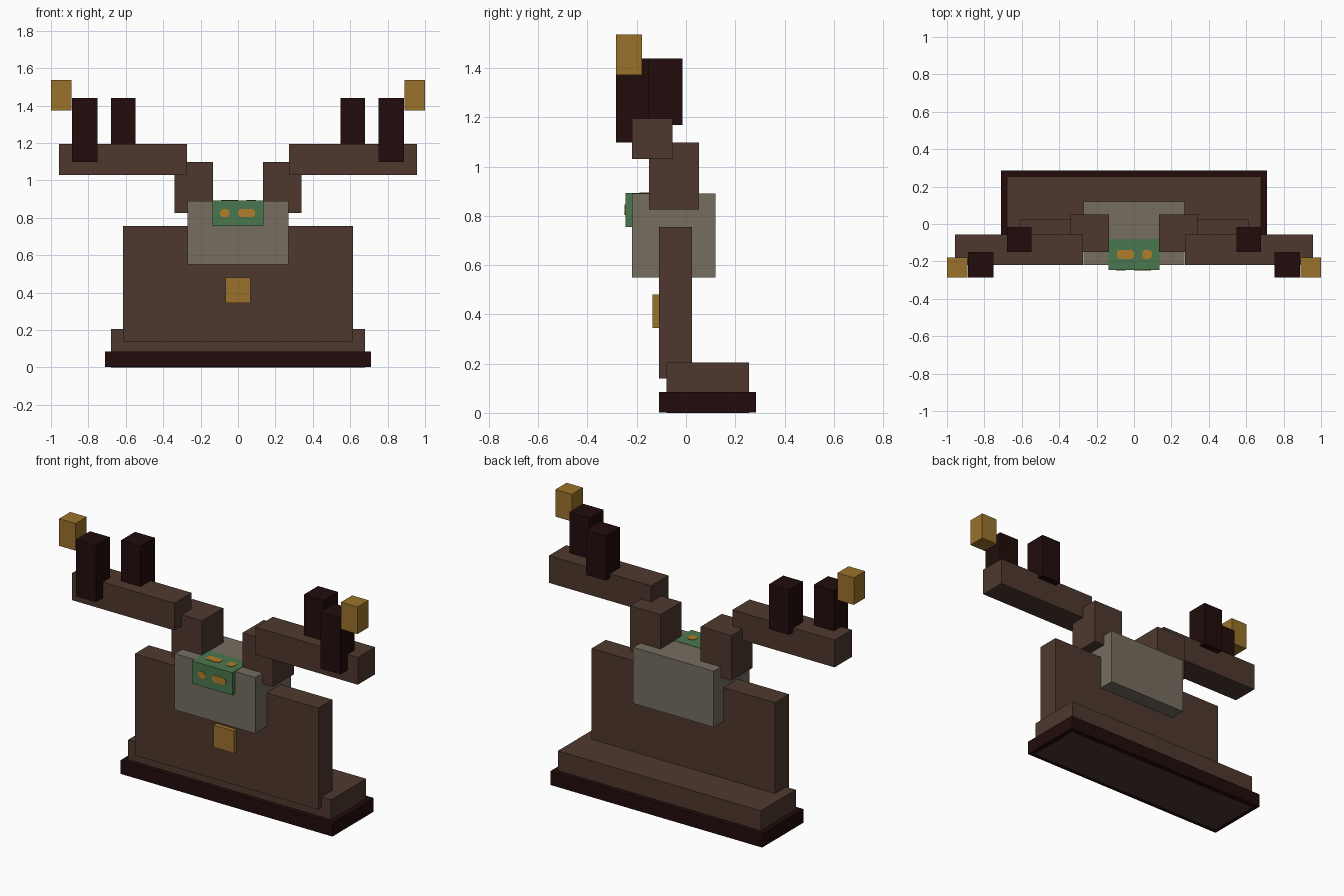
import bpy, bmesh
from mathutils import Vector

if "Cube" in bpy.data.objects:
    bpy.data.objects.remove(bpy.data.objects["Cube"])


def material(name, rgb):
    """Flat colour given as 0-255 sRGB, stored as linear."""
    m = bpy.data.materials.new(name)
    lin = [((c / 255 + 0.055) / 1.055) ** 2.4 for c in rgb]
    m.diffuse_color = (*lin, 1)
    m.use_nodes = True
    m.node_tree.nodes["Principled BSDF"].inputs["Base Color"].default_value = m.diffuse_color
    return m


BROWN = material("brown", (78, 57, 46))
DARK = material("dark_brown", (34, 12, 12))
GREY = material("grey", (117, 109, 96))
GREEN = material("green", (74, 119, 79))
GOLD = material("gold", (154, 114, 43))
ORANGE = material("orange", (176, 126, 42))


def finish(name, bm, mat):
    bmesh.ops.recalc_face_normals(bm, faces=bm.faces)
    me = bpy.data.meshes.new(name)
    bm.to_mesh(me)
    bm.free()
    me.materials.append(mat)
    ob = bpy.data.objects.new(name, me)
    bpy.context.collection.objects.link(ob)
    return ob


def box(name, x, y, z, mat):
    """Box from (min, max) ranges on each axis."""
    bm = bmesh.new()
    bmesh.ops.create_cube(bm, size=1)
    for v in bm.verts:
        v.co = Vector([(a + b) / 2 + c * (b - a) for c, (a, b) in zip(v.co, (x, y, z))])
    return finish(name, bm, mat)


def pair(name, x, y, z, mat):
    """Matching boxes on both sides of x = 0."""
    box(name + "_right", x, y, z, mat)
    box(name + "_left", (-x[1], -x[0]), y, z, mat)


def spot(name, centre, u, v, w, h):
    """Thin plate with clipped corners, spanned by directions u and v."""
    c, u, v = Vector(centre), Vector(u), Vector(v)
    k = 0.012
    corners = [(w - k, -h), (w, k - h), (w, h - k), (w - k, h),
               (k - w, h), (-w, h - k), (-w, k - h), (k - w, -h)]
    bm = bmesh.new()
    face = bm.faces.new([bm.verts.new(c + u * a + v * b) for a, b in corners])
    out = bmesh.ops.extrude_face_region(bm, geom=[face])["geom"]
    bmesh.ops.translate(bm, vec=u.cross(v) * 0.003,
                        verts=[e for e in out if isinstance(e, bmesh.types.BMVert)])
    finish(name, bm, ORANGE)


# Stepped base, the inner block showing inside the trim underneath
box("base_trim", (-0.71, 0.71), (-0.11, 0.285), (0.002, 0.085), DARK)
box("base_block", (-0.68, 0.68), (-0.08, 0.255), (0, 0.205), BROWN)

# Upright panel with its badge
box("body_panel", (-0.615, 0.615), (-0.11, 0.025), (0.14, 0.755), BROWN)
box("badge", (-0.068, 0.068), (-0.137, -0.09), (0.345, 0.48), GOLD)

# Head block and face plate
box("head", (-0.27, 0.27), (-0.22, 0.12), (0.55, 0.89), GREY)
box("face", (-0.135, 0.135), (-0.246, -0.08), (0.755, 0.892), GREEN)

# Spots on the front and top of the face
X, Y, Z = (1, 0, 0), (0, 1, 0), (0, 0, 1)
spot("front_spot_small", (-0.07, -0.246, 0.825), X, Z, 0.025, 0.021)
spot("front_spot_large", (0.046, -0.246, 0.825), X, Z, 0.046, 0.021)
spot("top_spot_large", (-0.046, -0.163, 0.892), X, Y, 0.046, 0.025)
spot("top_spot_small", (0.07, -0.163, 0.892), X, Y, 0.025, 0.025)

# Arms with prongs and floating tips
pair("upper_arm", (0.135, 0.34), (-0.15, 0.052), (0.825, 1.098), BROWN)
pair("forearm", (0.272, 0.957), (-0.22, -0.055), (1.03, 1.195), BROWN)
pair("inner_prong", (0.547, 0.68), (-0.15, -0.015), (1.168, 1.44), DARK)
pair("outer_prong", (0.752, 0.887), (-0.285, -0.15), (1.098, 1.44), DARK)
pair("tip", (0.89, 1.0), (-0.285, -0.178), (1.373, 1.537), GOLD)
